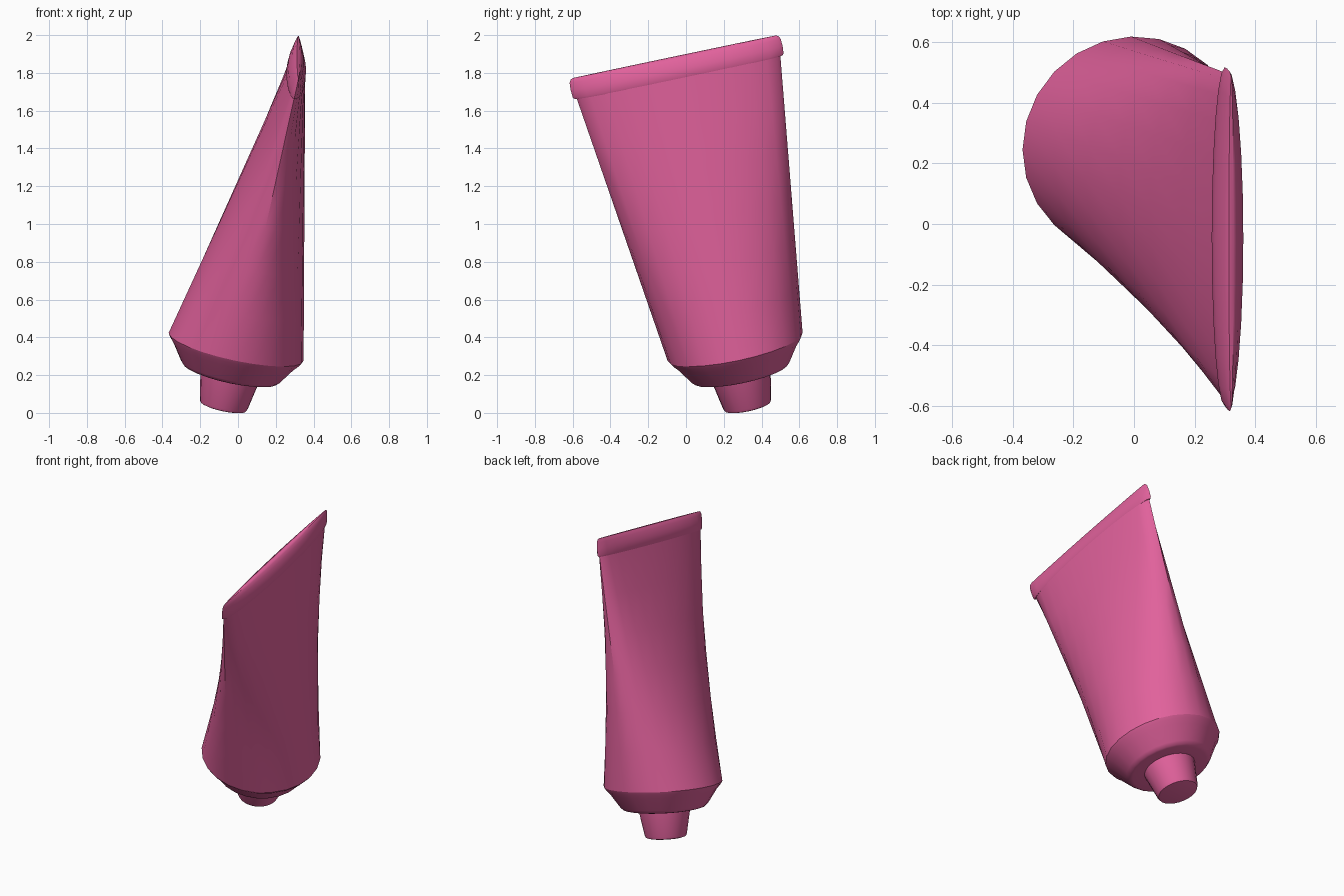
import bpy, bmesh, math
from mathutils import Matrix, Vector

if "Cube" in bpy.data.objects:
    bpy.data.objects.remove(bpy.data.objects["Cube"])

SIDES = 24
pink = bpy.data.materials.new("pink")
pink.diffuse_color = (0.75, 0.12, 0.33, 1)
pink.use_nodes = True
pink.node_tree.nodes["Principled BSDF"].inputs["Base Color"].default_value = pink.diffuse_color

# Leaning frame of the tube: origin at the shoulder rim
axis = Vector((0.206, -0.201, 0.958)).normalized()
wide = Vector((0, 0.979, 0.205))
wide = (wide - axis * wide.dot(axis)).normalized()
thick = wide.cross(axis)
frame = Matrix((thick, wide, axis)).transposed().to_4x4()
frame.translation = (-0.01, 0.26, 0.35)


def loft(name, rings, cap_low=False, cap_high=False):
    """Rings are (height, back depth, front depth, half width)."""
    bm = bmesh.new()
    loops = []
    for h, back, front, half in rings:
        loop = []
        for i in range(SIDES):
            a = math.tau * i / SIDES
            c = math.cos(a)
            loop.append(bm.verts.new(frame @ Vector((c * (front if c > 0 else back), half * math.sin(a), h))))
        loops.append(loop)
    for a, b in zip(loops, loops[1:]):
        for i in range(SIDES):
            j = (i + 1) % SIDES
            bm.faces.new((a[i], a[j], b[j], b[i]))
    if cap_low:
        bm.faces.new(loops[0][::-1])
    if cap_high:
        bm.faces.new(loops[-1])
    bmesh.ops.recalc_face_normals(bm, faces=bm.faces)
    mesh = bpy.data.meshes.new(name)
    bm.to_mesh(mesh)
    bm.free()
    mesh.materials.append(pink)
    ob = bpy.data.objects.new(name, mesh)
    bpy.context.collection.objects.link(ob)
    bpy.ops.object.select_all(action='DESELECT')
    ob.select_set(True)
    bpy.context.view_layer.objects.active = ob
    bpy.ops.object.shade_smooth_by_angle(angle=math.radians(35))
    return ob


def lathe(name, profile, **caps):
    return loft(name, [(h, r, r, r) for r, h in profile], **caps)


# Body: round at the shoulder, flattened at the fold
start, end = (0.365, 0.365, 0.365), (0.036, 0.058, 0.552)
steps = 6
loft("tube_body", [(1.5 * k / steps, *(s + (e - s) * k / steps for s, e in zip(start, end)))
                   for k in range(steps + 1)])

# Folded hem closing the tube
loft("folded_hem", [(1.49, 0.040, 0.058, 0.562), (1.50, 0.044, 0.060, 0.570),
                    (1.54, 0.042, 0.054, 0.573), (1.58, 0.028, 0.032, 0.571),
                    (1.597, 0.016, 0.018, 0.562), (1.603, 0.008, 0.008, 0.55)],
     cap_low=True, cap_high=True)

# Shoulder
lathe("shoulder", [(0.14, -0.15), (0.235, -0.152), (0.255, -0.147), (0.272, -0.13),
                   (0.33, -0.045), (0.354, -0.018), (0.365, 0.0)], cap_low=True)

# Screw cap
lathe("screw_cap", [(0.112, -0.333), (0.124, -0.329), (0.13, -0.315), (0.162, -0.145)],
      cap_low=True)
